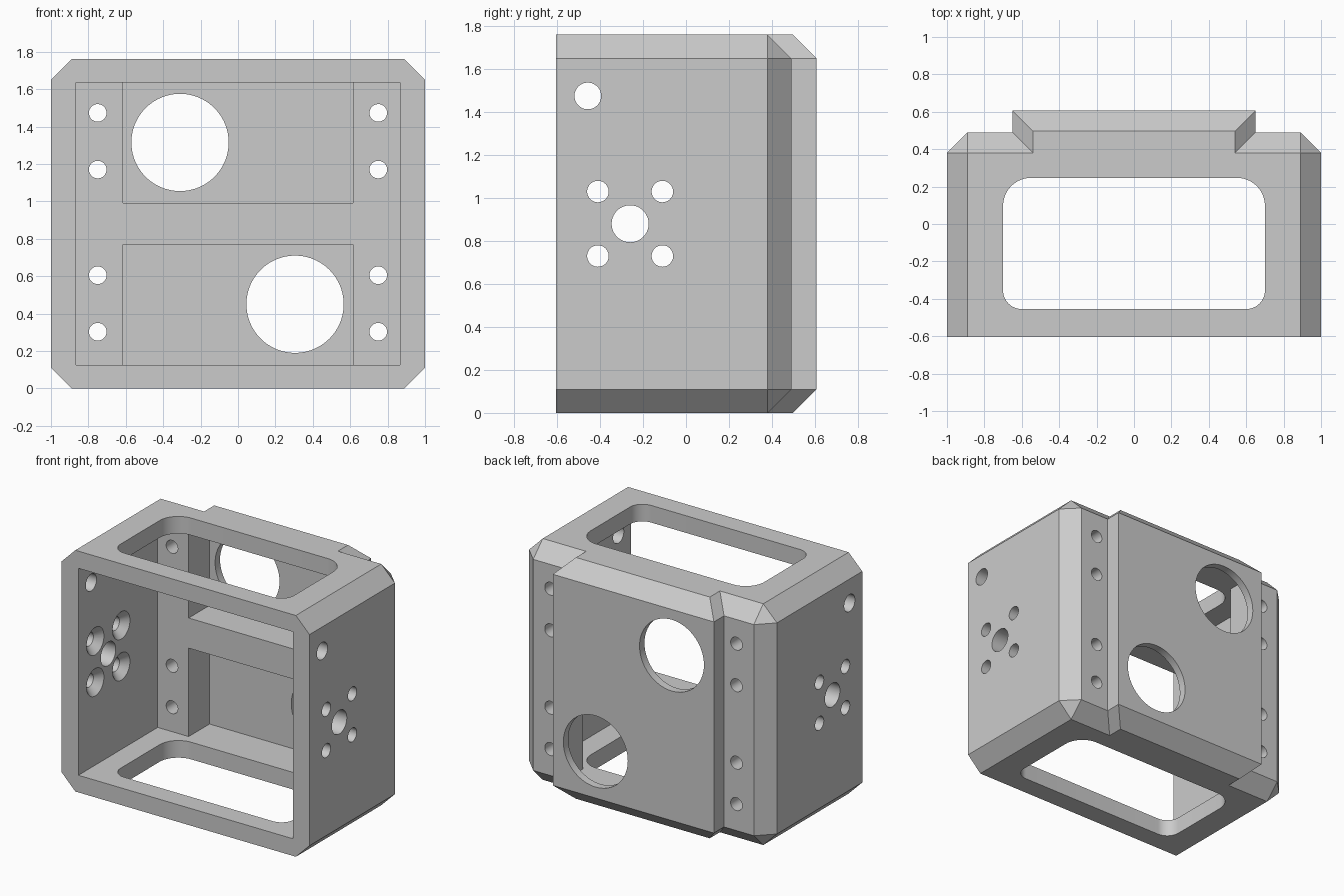
import bpy, bmesh, math
from math import pi, cos, sin

cube = bpy.data.objects.get("Cube")
if cube:
    bpy.data.objects.remove(cube, do_unlink=True)

grey = bpy.data.materials.new("plain grey")
grey.use_nodes = True
grey.diffuse_color = (0.6, 0.6, 0.6, 1)
grey.node_tree.nodes["Principled BSDF"].inputs["Base Color"].default_value = (0.6, 0.6, 0.6, 1)

HEIGHT, BEVEL, FRONT = 1.76, 0.11, -0.604


def loft(name, rings):
    """Solid through a stack of matching outlines, capped at both ends."""
    bm = bmesh.new()
    loops = [[bm.verts.new(p) for p in ring] for ring in rings]
    n = len(loops[0])
    for a, b in zip(loops, loops[1:]):
        for i in range(n):
            j = (i + 1) % n
            bm.faces.new((a[i], a[j], b[j], b[i]))
    bm.faces.new(loops[0][::-1])
    bm.faces.new(loops[-1])
    bmesh.ops.remove_doubles(bm, verts=bm.verts, dist=1e-5)
    bmesh.ops.recalc_face_normals(bm, faces=bm.faces)
    mesh = bpy.data.meshes.new(name)
    bm.to_mesh(mesh)
    bm.free()
    ob = bpy.data.objects.new(name, mesh)
    bpy.context.collection.objects.link(ob)
    mesh.materials.append(grey)
    return ob


def cut(cutter):
    """Subtract a cutter from the housing and discard it."""
    bpy.context.view_layer.objects.active = housing
    mod = housing.modifiers.new("cut", "BOOLEAN")
    mod.operation, mod.solver, mod.object = "DIFFERENCE", "EXACT", cutter
    bpy.ops.object.modifier_apply(modifier=mod.name)
    bpy.data.objects.remove(cutter, do_unlink=True)


def cut_box(x, y0, y1, z0, z1):
    cut(loft("box_cutter", [[(-x, y0, z), (x, y0, z), (x, y1, z), (-x, y1, z)] for z in (z0, z1)]))


def cut_round(axis, a, b, ends, sides=64):
    """Round cutter; ends are (position, radius) pairs along the axis."""
    rings = []
    for t, r in ends:
        ring = []
        for i in range(sides):
            u, v = a + r * cos(2 * pi * i / sides), b + r * sin(2 * pi * i / sides)
            ring.append((t, u, v) if axis == "x" else (u, t, v))
        rings.append(ring)
    cut(loft("round_cutter", rings))


# Stepped plan outline, drawn in by the bevel at the top and bottom
outer = [(1, FRONT), (1, 0.38), (0.89, 0.49), (0.65, 0.49), (0.65, 0.607)]
inner = [(0.89, FRONT), (0.89, 0.38), (0.89, 0.38), (0.54, 0.38), (0.54, 0.497)]


def ring(half, z):
    return [(x, y, z) for x, y in half] + [(-x, y, z) for x, y in reversed(half)]


housing = loft("housing", [ring(inner, 0), ring(outer, BEVEL),
                           ring(outer, HEIGHT - BEVEL), ring(inner, HEIGHT)])

# Open front cavity and two deeper pockets with a rib between them
cut_box(0.865, -1, 0.31, 0.125, 1.635)
for z0, z1 in ((0.125, 0.77), (0.99, 1.635)):
    cut_box(0.615, 0.2, 0.55, z0, z1)

# Rounded windows through the top and bottom
window = []
for x, y, r, start in ((0.7, 0.247, 0.15, 0), (-0.7, 0.247, 0.15, 90),
                       (-0.7, -0.455, 0.1, 180), (0.7, -0.455, 0.1, 270)):
    cx, cy = x - math.copysign(r, x), y - math.copysign(r, y)
    for i in range(13):
        a = math.radians(start + 7.5 * i)
        window.append((cx + r * cos(a), cy + r * sin(a)))
cut(loft("window_cutter", [[(x, y, z) for x, y in window] for z in (-0.5, 2.5)]))

# Large openings and flange holes in the back
for x, z in ((-0.31, 1.315), (0.305, 0.45)):
    cut_round("y", x, z, [(0.4, 0.26), (1, 0.26)], 96)
for x in (-0.75, 0.75):
    for z in (0.303, 0.605, 1.17, 1.473):
        cut_round("y", x, z, [(0.2, 0.047), (1, 0.047)], 48)

# Holes through both sides; the four around the centre are countersunk inside
cut_round("x", -0.457, 1.475, [(-2, 0.062), (2, 0.062)])
cut_round("x", -0.26, 0.88, [(-2, 0.086), (2, 0.086)])
for y in (-0.41, -0.11):
    for z in (0.73, 1.03):
        cut_round("x", y, z, [(-2, 0.05), (2, 0.05)], 48)
        for s in (-1, 1):
            cut_round("x", y, z, [(s * 0.935, 0.03), (s * 0.825, 0.14)], 48)

bpy.ops.object.select_all(action="DESELECT")
housing.select_set(True)
bpy.context.view_layer.objects.active = housing
bpy.ops.object.shade_smooth_by_angle(angle=math.radians(25))
